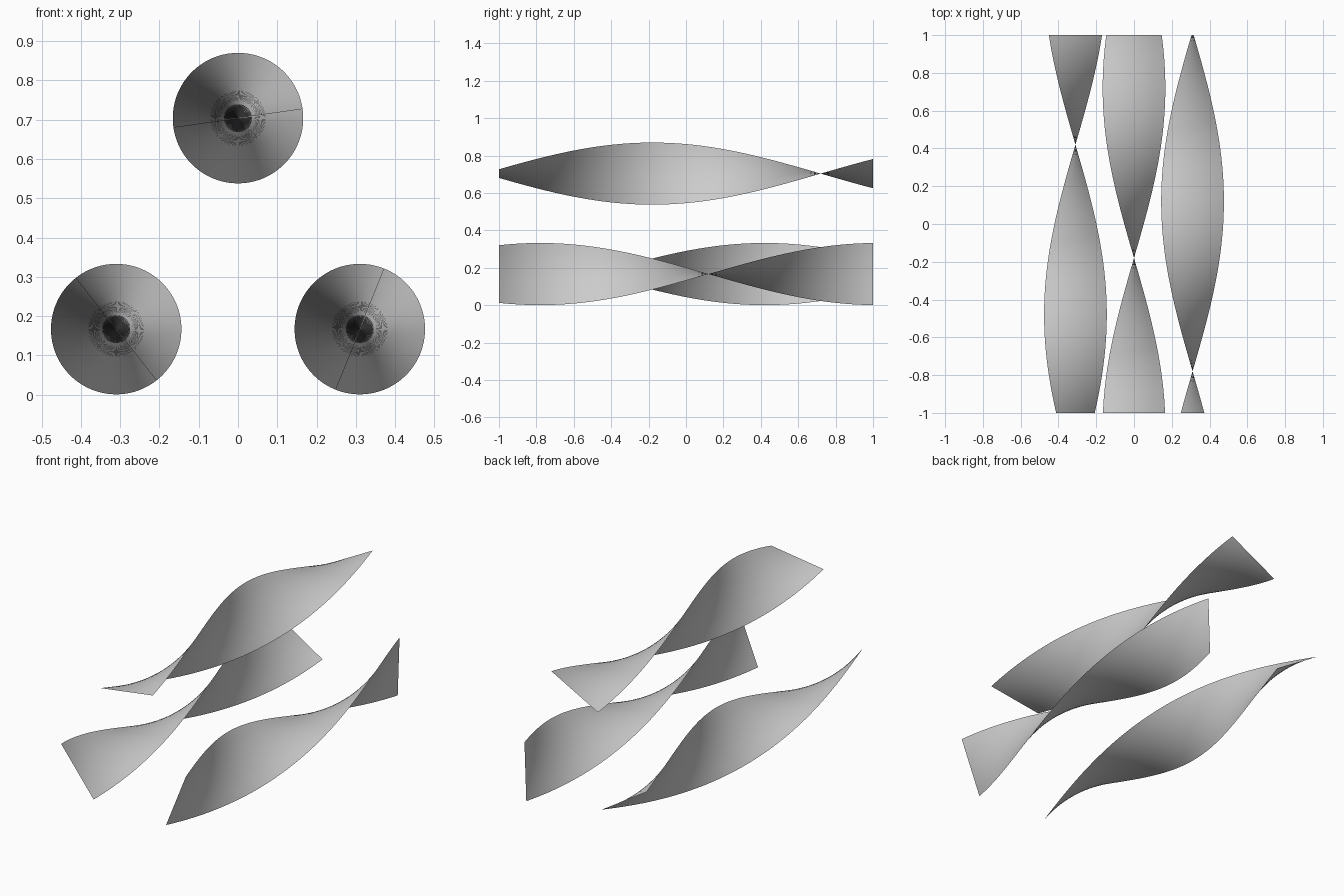
import bpy, bmesh, math

if "Cube" in bpy.data.objects:
    bpy.data.objects.remove(bpy.data.objects["Cube"])

HALF_WIDTH = 0.166
TWIST = math.radians(100)      # twist per unit of length along y
SPACING = 0.62                 # side of the triangle joining the ribbon axes
LENGTH_SEGS, WIDTH_SEGS = 80, 8


def ribbon(name, x, z, start_deg):
    """Flat strip along y, twisted about its own axis."""
    bm = bmesh.new()
    bmesh.ops.create_grid(bm, x_segments=WIDTH_SEGS, y_segments=LENGTH_SEGS, size=1.0)
    for v in bm.verts:
        r = v.co.x * HALF_WIDTH
        a = math.radians(start_deg) + TWIST * (v.co.y + 1)
        v.co.x, v.co.z = r * math.cos(a), r * math.sin(a)
    for f in bm.faces:
        f.smooth = True
    mesh = bpy.data.meshes.new(name)
    bm.to_mesh(mesh)
    bm.free()
    obj = bpy.data.objects.new(name, mesh)
    obj.location = (x, 0, z)
    bpy.context.collection.objects.link(obj)


# Three parallel ribbons in a triangle, each started 60 degrees apart
low = HALF_WIDTH + 0.001
ribbon("top_ribbon", 0, low + SPACING * math.sqrt(3) / 2, 8)
ribbon("left_ribbon", -SPACING / 2, low, -52)
ribbon("right_ribbon", SPACING / 2, low, 68)
